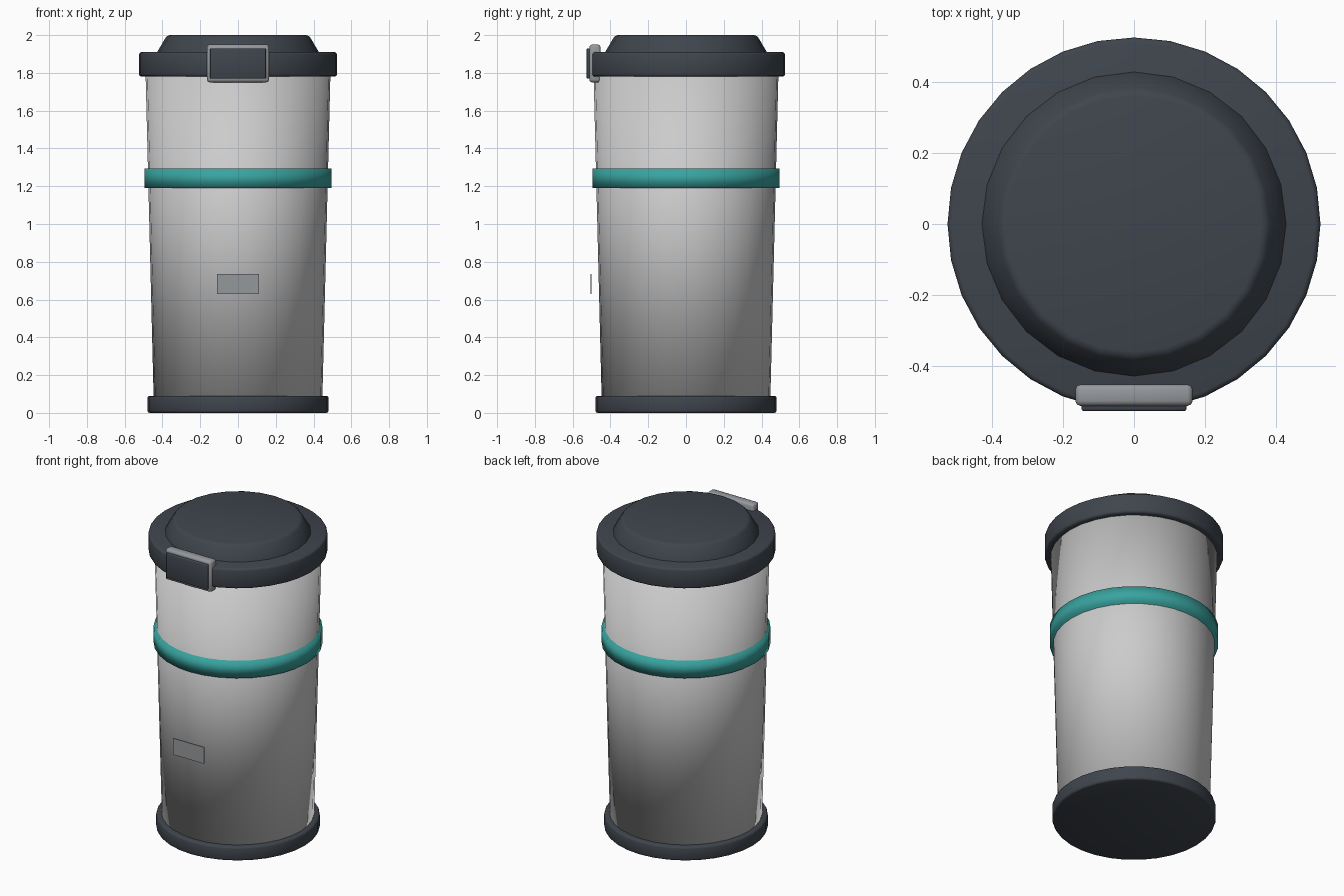
import bpy
import bmesh
import math
from mathutils import Matrix

cube = bpy.data.objects.get("Cube")
if cube:
    bpy.data.objects.remove(cube, do_unlink=True)


def make_material(name, color):
    mat = bpy.data.materials.new(name)
    mat.use_nodes = True
    mat.diffuse_color = (*color, 1)
    mat.node_tree.nodes["Principled BSDF"].inputs["Base Color"].default_value = (*color, 1)
    return mat


charcoal = make_material("charcoal plastic", (0.05, 0.06, 0.075))
silver = make_material("silver shell", (0.6, 0.6, 0.6))
teal = make_material("teal band", (0.04, 0.37, 0.35))
grey = make_material("grey metal", (0.3, 0.315, 0.335))


def finish(name, bm, mat, bevel, smooth):
    """Turn a bmesh into an object with a material, bevel and shading."""
    mesh = bpy.data.meshes.new(name)
    bm.to_mesh(mesh)
    bm.free()
    mesh.materials.append(mat)
    obj = bpy.data.objects.new(name, mesh)
    bpy.context.collection.objects.link(obj)
    for poly in mesh.polygons:
        poly.use_smooth = smooth
    if bevel:
        mod = obj.modifiers.new("rounded edges", "BEVEL")
        mod.width = bevel
        mod.segments = 2
        mod.limit_method = "ANGLE"
        mod.angle_limit = math.radians(35)
    return obj


def tapered_disc(name, z0, z1, r0, r1, mat, sides=32, bevel=0.0):
    """Closed round part running from z0 to z1."""
    bm = bmesh.new()
    bmesh.ops.create_cone(bm, cap_ends=True, segments=sides, radius1=r0, radius2=r1,
                          depth=z1 - z0, matrix=Matrix.Translation((0, 0, (z0 + z1) / 2)))
    return finish(name, bm, mat, bevel, True)


def box(name, size, center, mat, bevel=0.0):
    bm = bmesh.new()
    bmesh.ops.create_cube(bm, size=1, matrix=Matrix.Translation(center) @ Matrix.Diagonal((*size, 1)))
    return finish(name, bm, mat, bevel, bevel > 0)


# Container from the foot upwards
tapered_disc("base_foot", 0.0, 0.09, 0.48, 0.48, charcoal, bevel=0.012)
tapered_disc("body", 0.05, 1.82, 0.446, 0.49, silver)
tapered_disc("grip_band", 1.19, 1.295, 0.495, 0.495, teal)

# Lid
tapered_disc("lid_rim", 1.78, 1.91, 0.525, 0.525, charcoal, bevel=0.014)
tapered_disc("lid_dome", 1.89, 2.0, 0.44, 0.375, charcoal, sides=24, bevel=0.015)

# Front clip and its dark push plate
box("clip_frame", (0.33, 0.06, 0.2), (0, -0.482, 1.85), grey, bevel=0.014)
box("clip_plate", (0.295, 0.03, 0.16), (0, -0.511, 1.85), charcoal, bevel=0.005)

# Small plate on the front of the body
box("name_plate", (0.22, 0.006, 0.106), (0, -0.502, 0.682), grey)
